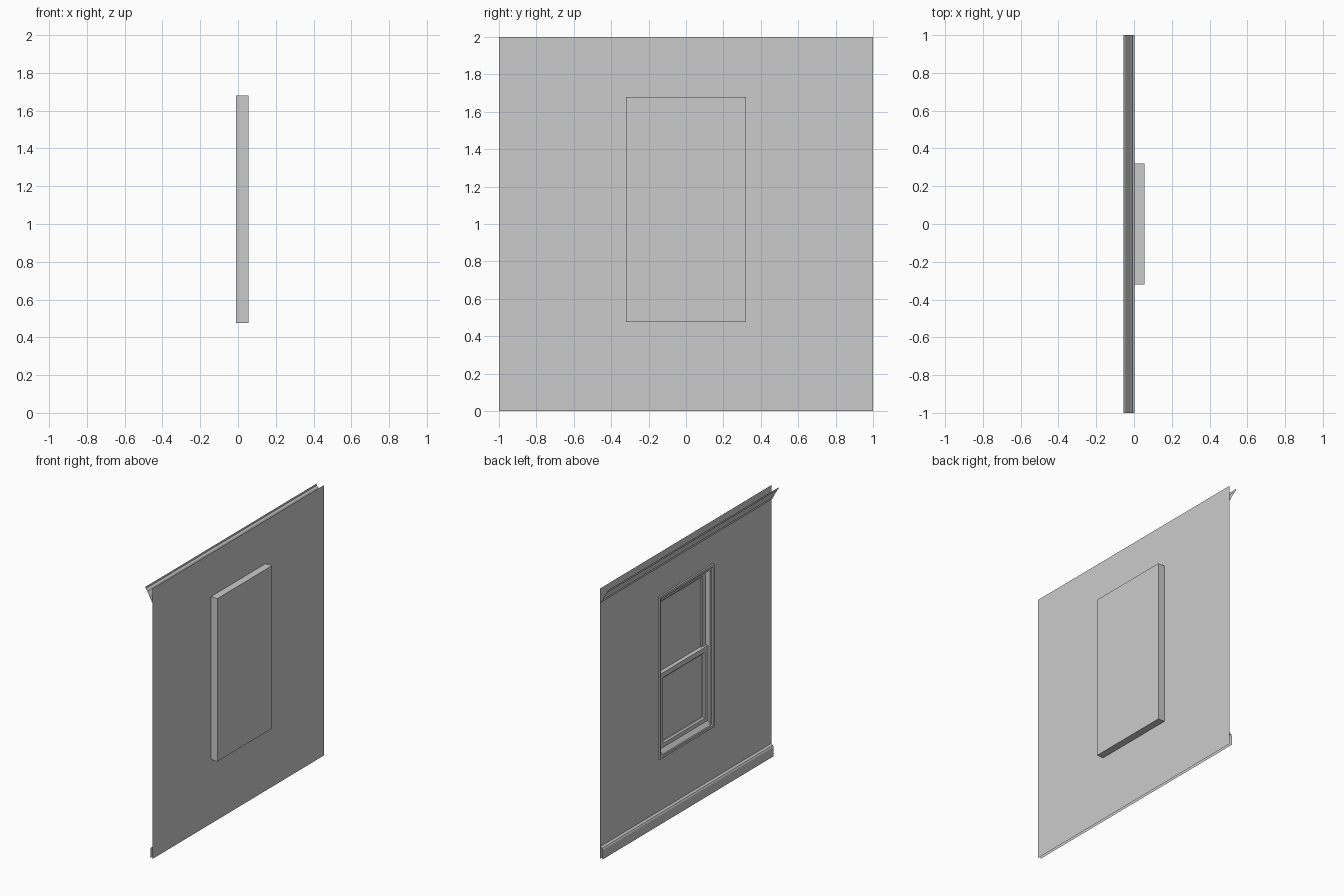
import bpy

if "Cube" in bpy.data.objects:
    bpy.data.objects.remove(bpy.data.objects["Cube"])


def make(name, verts, faces):
    me = bpy.data.meshes.new(name)
    me.from_pydata(verts, [], faces)
    me.update()
    ob = bpy.data.objects.new(name, me)
    bpy.context.collection.objects.link(ob)
    return ob


def nested_rects(name, y, z0, z1, loops, cap_first=False, cap_last=False):
    """Skin rectangles in the YZ plane; each loop is (inset, x), facing -x."""
    verts, faces = [], []
    for d, x in loops:
        a, lo, hi = y - d, z0 + d, z1 - d
        verts += [(x, -a, lo), (x, a, lo), (x, a, hi), (x, -a, hi)]
    for k in range(len(loops) - 1):
        for i in range(4):
            j = (i + 1) % 4
            a, b = 4 * k, 4 * k + 4
            faces.append((b + i, b + j, a + j, a + i))
    if cap_first:
        faces.append((0, 1, 2, 3))
    if cap_last:
        n = len(verts)
        faces.append((n - 1, n - 2, n - 3, n - 4))
    return make(name, verts, faces)


def moulding(name, profile, half):
    """Open sheet: (x, z) profile, listed bottom to top, run along y."""
    verts = [(x, s * half, z) for x, z in profile for s in (-1, 1)]
    faces = [(2 * i + 2, 2 * i + 3, 2 * i + 1, 2 * i) for i in range(len(profile) - 1)]
    return make(name, verts, faces)


WALL = 0.002
W, Z0, Z1 = 0.32, 0.475, 1.68      # window outline

# wall sheet with a window opening
o = [(WALL, -1, 0), (WALL, 1, 0), (WALL, 1, 2), (WALL, -1, 2)]
i = [(WALL, -W, Z0), (WALL, W, Z0), (WALL, W, Z1), (WALL, -W, Z1)]
make("wall", o + i, [(4 + k, 4 + (k + 1) % 4, (k + 1) % 4, k) for k in range(4)])

# window box with stepped casing and jambs
nested_rects("window_box", W, Z0, Z1,
             [(0, .055), (0, -.01), (.016, -.01), (.021, .002), (.036, .004),
              (.041, .012), (.041, .05)], cap_first=True)

# double-hung sashes with panes
nested_rects("upper_sash", .28, 1.035, 1.645,
             [(0, .05), (0, .034), (.036, .034), (.046, .042), (.046, .046)], cap_last=True)
nested_rects("lower_sash", .28, .525, 1.085,
             [(0, .05), (0, .016), (.036, .016), (.046, .026), (.046, .034)], cap_last=True)

# sloping sill
moulding("sill", [(-.006, .493), (-.004, .505), (.016, .532)], .28)

# baseboard
moulding("baseboard", [(-.018, 0), (-.018, .068), (-.012, .08), (-.006, .083), (WALL, .09)], 1)

# crown moulding
moulding("crown_moulding",
         [(WALL, 1.895), (-.008, 1.9), (-.010, 1.914), (-.018, 1.92), (-.026, 1.942),
          (-.040, 1.962), (-.044, 1.974), (-.055, 1.984), (-.056, 1.998)], 1)
